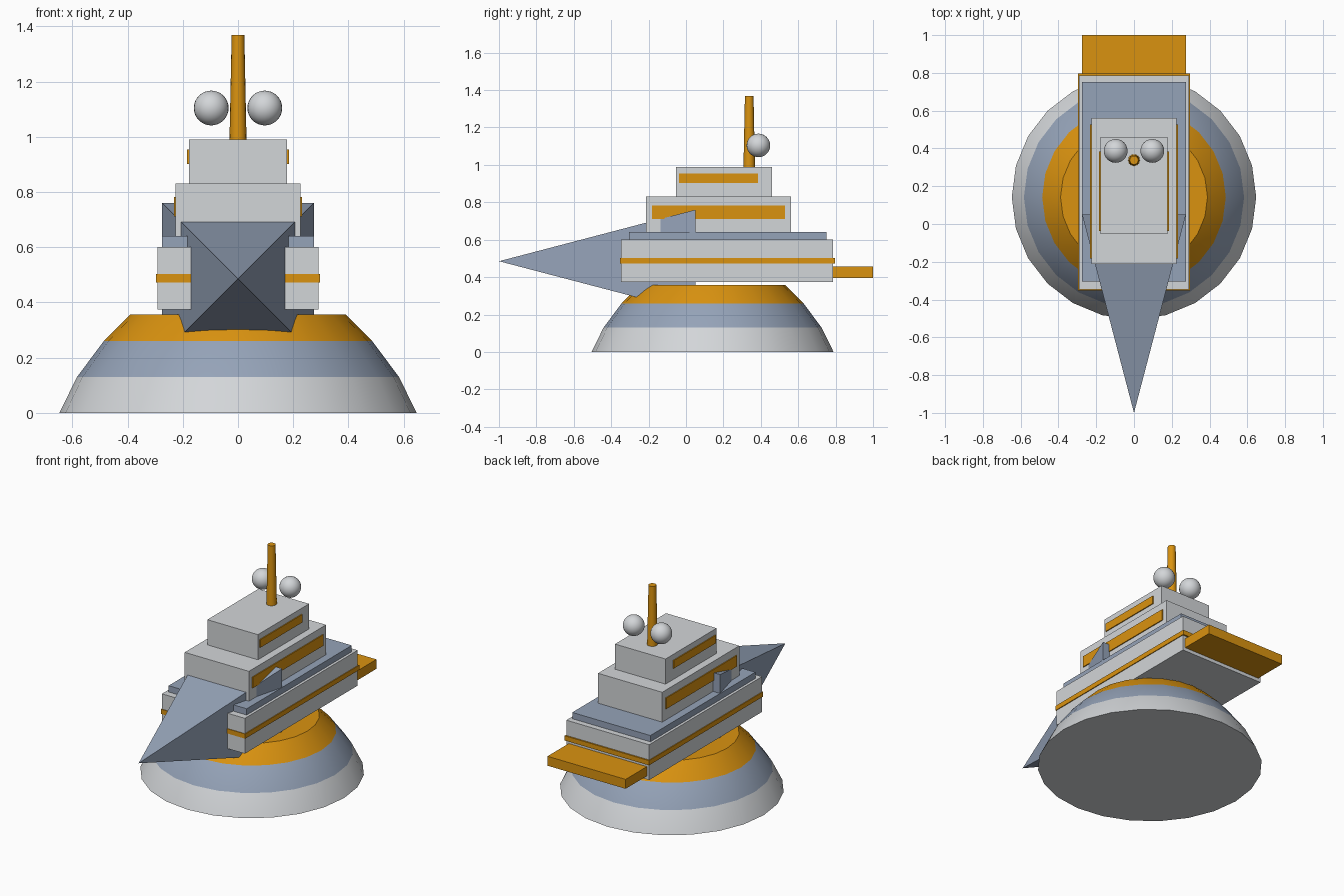
import bpy
import bmesh
from math import radians
from mathutils import Matrix, Vector

cube = bpy.data.objects.get("Cube")
if cube:
    bpy.data.objects.remove(cube, do_unlink=True)


def material(name, rgb):
    mat = bpy.data.materials.new(name)
    mat.use_nodes = True
    mat.diffuse_color = (*rgb, 1)
    mat.node_tree.nodes["Principled BSDF"].inputs["Base Color"].default_value = (*rgb, 1)
    return mat


GREY = material("light grey", (0.65, 0.67, 0.69))
SLATE = material("slate blue", (0.30, 0.366, 0.48))
AMBER = material("amber", (0.70, 0.29, 0.005))


def add_object(name, bm, *mats, smooth=False):
    mesh = bpy.data.meshes.new(name)
    bmesh.ops.recalc_face_normals(bm, faces=bm.faces)
    bm.to_mesh(mesh)
    bm.free()
    for mat in mats:
        mesh.materials.append(mat)
    obj = bpy.data.objects.new(name, mesh)
    bpy.context.collection.objects.link(obj)
    if smooth:
        bpy.ops.object.select_all(action="DESELECT")
        obj.select_set(True)
        bpy.context.view_layer.objects.active = obj
        bpy.ops.object.shade_smooth_by_angle(angle=radians(32))
    return obj


def box(name, x, y, z, mat):
    """Box from (min, max) ranges on each axis."""
    bm = bmesh.new()
    low, high = (Vector(c) for c in zip(x, y, z))
    bmesh.ops.create_cube(bm, size=1, matrix=Matrix.Translation((low + high) / 2)
                          @ Matrix.Diagonal((*(high - low), 1)))
    return add_object(name, bm, mat)


def rings(bm, profile, sides):
    """Loft (radius, z) points into a capped round solid."""
    loops = []
    for radius, z in profile:
        circle = bmesh.ops.create_circle(bm, segments=sides, radius=radius,
                                         matrix=Matrix.Translation((0, 0, z)))
        loops.append(circle["verts"])
    for a, b in zip(loops, loops[1:]):
        for i in range(sides):
            j = (i + 1) % sides
            bm.faces.new((a[i], a[j], b[j], b[i]))
    bm.faces.new(loops[0])
    bm.faces.new(loops[-1])


# Banded dome base, coloured by height
bm = bmesh.new()
rings(bm, [(0.647, 0), (0.583, 0.13), (0.486, 0.26), (0.389, 0.357)], 24)
for face in bm.faces:
    height = face.calc_center_median().z
    face.material_index = 0 if height < 0.13 else 1 if height < 0.26 else 2
dome = add_object("dome_base", bm, GREY, SLATE, AMBER, smooth=True)
dome.location.y = 0.142

# Hull, stripe, deck and stern platform
box("hull", (-0.292, 0.292), (-0.348, 0.787), (0.375, 0.6), GREY)
box("hull_stripe", (-0.297, 0.297), (-0.352, 0.796), (0.473, 0.503), AMBER)
box("deck", (-0.275, 0.275), (-0.305, 0.751), (0.6, 0.64), SLATE)
box("stern_platform", (-0.275, 0.275), (0.75, 1.0), (0.396, 0.456), AMBER)

# Pointed bow: a four-sided pyramid lying along y
bm = bmesh.new()
half, back, mid = 0.275, 0.05, 0.485
tip = bm.verts.new((0, -1, mid))
base = [bm.verts.new((sx * half, back, mid + sz * half))
        for sx, sz in ((-1, -1), (1, -1), (1, 1), (-1, 1))]
bm.faces.new(base)
for i in range(4):
    bm.faces.new((base[i], base[(i + 1) % 4], tip))
add_object("bow", bm, SLATE)

# Two cabin tiers
box("lower_cabin", (-0.226, 0.226), (-0.213, 0.562), (0.64, 0.83), GREY)
box("upper_cabin", (-0.178, 0.178), (-0.054, 0.46), (0.83, 0.99), GREY)

for side, s in (("left", 1), ("right", -1)):
    # Window strips on the cabin sides
    for tier, x, y, z in (("lower", 0.226, (-0.182, 0.528), (0.712, 0.782)),
                          ("upper", 0.178, (-0.038, 0.385), (0.902, 0.953))):
        span = sorted((s * (x - 0.003), s * (x + 0.006)))
        box(f"{side}_{tier}_window", span, y, z, AMBER)
    # Radar balls
    bm = bmesh.new()
    bmesh.ops.create_uvsphere(bm, u_segments=24, v_segments=16, radius=0.063)
    ball = add_object(f"{side}_radar_ball", bm, GREY, smooth=True)
    ball.location = (s * 0.097, 0.387, 1.104)

# Tapered mast
bm = bmesh.new()
rings(bm, [(0.031, 0.98), (0.023, 1.368)], 16)
mast = add_object("mast", bm, AMBER, smooth=True)
mast.location.y = 0.338
